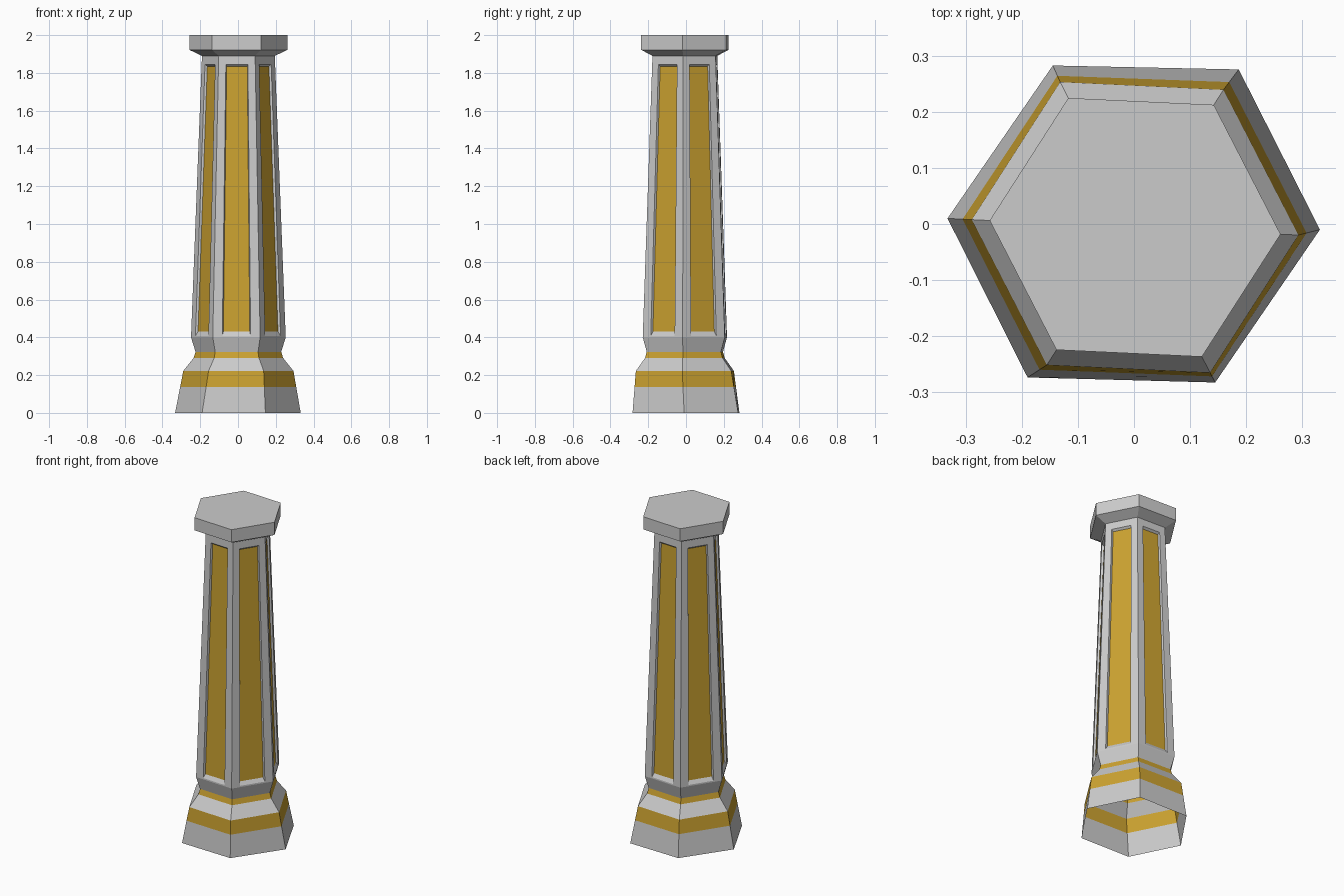
import bpy
from math import sin, cos, radians
from mathutils import Vector

if "Cube" in bpy.data.objects:
    bpy.data.objects.remove(bpy.data.objects["Cube"])

gold = bpy.data.materials.new("gold")
gold.diffuse_color = (0.60, 0.36, 0.03, 1)
gold.use_nodes = True
gold.node_tree.nodes["Principled BSDF"].inputs["Base Color"].default_value = gold.diffuse_color
grey = bpy.data.materials.new("grey")
grey.diffuse_color = (0.8, 0.8, 0.8, 1)
grey.use_nodes = True
grey.node_tree.nodes["Principled BSDF"].inputs["Base Color"].default_value = grey.diffuse_color


def ring(r, z):
    """Hexagon, slightly turned and off-centre like the whole column."""
    return [Vector((0.002 + r * cos(radians(60 * i - 2.7)),
                    -0.006 + r * sin(radians(60 * i - 2.7)), z)) for i in range(6)]


def make(name, polys):
    """Build an object from (points, is_gold) polygons, sharing equal points."""
    index, verts, faces = {}, [], []
    for pts, _ in polys:
        face = []
        for p in pts:
            key = tuple(round(c, 5) for c in p)
            if key not in index:
                index[key] = len(verts)
                verts.append(p)
            face.append(index[key])
        faces.append(face)
    mesh = bpy.data.meshes.new(name)
    mesh.from_pydata(verts, [], faces)
    mesh.materials.append(grey)
    mesh.materials.append(gold)
    for poly, (_, is_gold) in zip(mesh.polygons, polys):
        poly.material_index = int(is_gold)
    obj = bpy.data.objects.new(name, mesh)
    bpy.context.collection.objects.link(obj)


def skin(rings, gold_steps=()):
    """Side faces between successive hexagon rings."""
    return [((a[i], a[(i + 1) % 6], b[(i + 1) % 6], b[i]), k in gold_steps)
            for k, (a, b) in enumerate(zip(rings, rings[1:])) for i in range(6)]


# Flared base, open underneath, with two gold bands
foot = [Vector((x, y, 0)) for x, y in ((0.332, -0.01), (0.187, 0.276), (-0.145, 0.283),
                                       (-0.333, 0.01), (-0.19, -0.274), (0.145, -0.283))]
shoulder = ring(0.292, 0.222)
band_low = [f.lerp(s, 0.138 / 0.222) for f, s in zip(foot, shoulder)]
shaft_low, shaft_top = ring(0.251, 0.4), ring(0.193, 1.89)
make("base", skin([foot, band_low, shoulder, ring(0.237, 0.291),
                   ring(0.227, 0.323), shaft_low], (1, 3)))

# Tapered shaft with a recessed gold panel on each side
polys = []
for i in range(6):
    j = (i + 1) % 6
    corners = [shaft_low[i], shaft_low[j], shaft_top[j], shaft_top[i]]

    def on_face(u, z):
        t = (z - 0.4) / 1.49
        return corners[0].lerp(corners[3], t).lerp(corners[1].lerp(corners[2], t), u)

    normal = (corners[1] - corners[0]).cross(corners[3] - corners[0]).normalized()
    rim = [on_face(u, z) for u, z in ((0.2, 0.408), (0.8, 0.408), (0.8, 1.845), (0.2, 1.845))]
    panel = [on_face(u, z) - normal * 0.012
             for u, z in ((0.22, 0.43), (0.78, 0.43), (0.78, 1.835), (0.22, 1.835))]
    for a, b in ((corners, rim), (rim, panel)):
        polys += [((a[k], a[(k + 1) % 4], b[(k + 1) % 4], b[k]), False) for k in range(4)]
    polys.append((panel, True))
make("shaft", polys)

# Capital slab with sloped underside
top = ring(0.26, 2.0)
make("capital", skin([shaft_top, ring(0.26, 1.922), top]) + [(top, False)])
